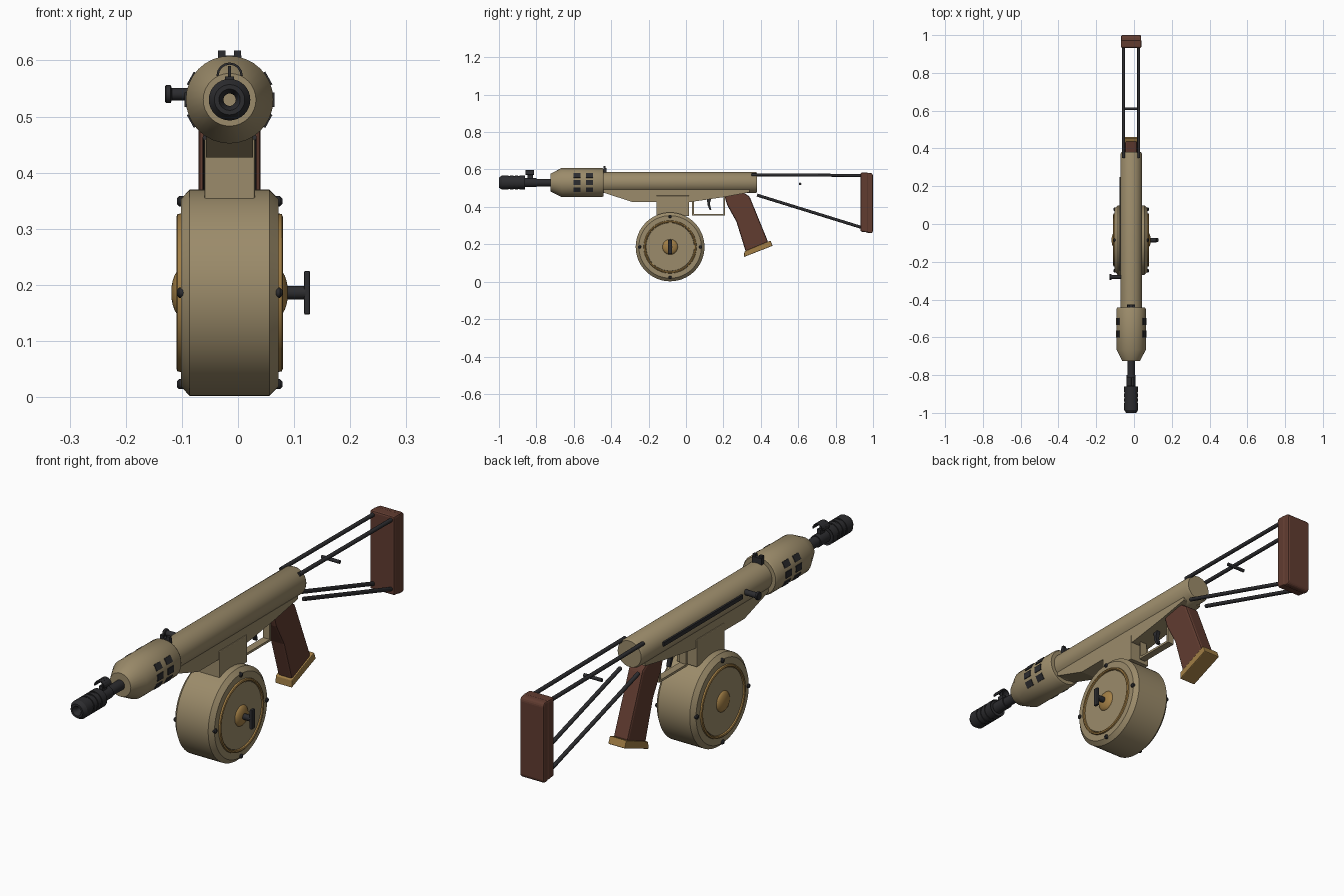
import bpy, bmesh, math
from math import pi, sin, cos
from mathutils import Vector, Matrix

if "Cube" in bpy.data.objects:
    bpy.data.objects.remove(bpy.data.objects["Cube"])

CX, BZ = -0.015, 0.53          # centre plane and bore height
DY, DZ, DR = -0.085, 0.186, 0.184   # drum axis and radius


def material(name, rgb):
    m = bpy.data.materials.new(name)
    m.use_nodes = True
    m.diffuse_color = (*rgb, 1)
    m.node_tree.nodes["Principled BSDF"].inputs["Base Color"].default_value = (*rgb, 1)
    return m


TAN = material("tan metal", (0.33, 0.26, 0.145))
DARK = material("dark steel", (0.025, 0.025, 0.028))
WOOD = material("brown wood", (0.12, 0.045, 0.03))
BRASS = material("brass", (0.36, 0.21, 0.06))


def finish(bm, name, mat, bevel=0, smooth=True):
    bmesh.ops.recalc_face_normals(bm, faces=bm.faces)
    me = bpy.data.meshes.new(name)
    bm.to_mesh(me)
    bm.free()
    ob = bpy.data.objects.new(name, me)
    bpy.context.collection.objects.link(ob)
    me.materials.append(mat)
    if bevel:
        b = ob.modifiers.new("edges", "BEVEL")
        b.width, b.segments, b.limit_method = bevel, 2, "ANGLE"
    if smooth:
        bpy.ops.object.select_all(action="DESELECT")
        ob.select_set(True)
        bpy.context.view_layer.objects.active = ob
        bpy.ops.object.shade_smooth_by_angle(angle=math.radians(32))
    return ob


def box(name, mat, center, size, bevel=0, turn=None):
    bm = bmesh.new()
    bmesh.ops.create_cube(bm, size=1)
    m = Matrix.Translation(center) @ (turn or Matrix()) @ Matrix.Diagonal((*size, 1))
    bmesh.ops.transform(bm, matrix=m, verts=bm.verts)
    return finish(bm, name, mat, bevel, smooth=False)


def lathe(name, mat, profile, axis, center, segs=48, closed=False):
    """Spin (position along axis, radius) pairs around the x or y axis."""
    bm = bmesh.new()
    rings = []
    for t, r in profile:
        ring = []
        for i in range(segs):
            a = 2 * pi * i / segs
            u, v = r * cos(a), r * sin(a)
            off = (t, u, v) if axis == "x" else (u, t, v)
            ring.append(bm.verts.new(Vector(center) + Vector(off)))
        rings.append(ring)
    pairs = list(zip(rings, rings[1:])) + ([(rings[-1], rings[0])] if closed else [])
    for a, b in pairs:
        for i in range(segs):
            j = (i + 1) % segs
            bm.faces.new((a[i], a[j], b[j], b[i]))
    if not closed:
        bm.faces.new(rings[0])
        bm.faces.new(rings[-1])
    return finish(bm, name, mat)


def plate(name, mat, outline, half, bevel=0):
    """Side outline of (y, z) points, thickened across x."""
    bm = bmesh.new()
    f = bm.faces.new([bm.verts.new((CX - half, y, z)) for y, z in outline])
    ext = bmesh.ops.extrude_face_region(bm, geom=[f])
    moved = [v for v in ext["geom"] if isinstance(v, bmesh.types.BMVert)]
    bmesh.ops.translate(bm, verts=moved, vec=(2 * half, 0, 0))
    return finish(bm, name, mat, bevel, smooth=False)


def rod(name, mat, a, b, r, segs=16):
    a, b = Vector(a), Vector(b)
    bm = bmesh.new()
    bmesh.ops.create_cone(bm, cap_ends=True, segments=segs, radius1=r, radius2=r, depth=(b - a).length)
    q = (b - a).to_track_quat("Z", "Y").to_matrix().to_4x4()
    bmesh.ops.transform(bm, matrix=Matrix.Translation((a + b) / 2) @ q, verts=bm.verts)
    return finish(bm, name, mat)


AXIS = (CX, 0, BZ)

# Receiver tube and barrel jacket
lathe("receiver_tube", TAN, [(-0.45, 0.057), (0.37, 0.057), (0.38, 0.052)], "y", AXIS)
lathe("barrel_jacket", TAN, [(-0.725, 0.047), (-0.665, 0.078), (-0.45, 0.078), (-0.442, 0.073)],
      "y", AXIS, 32)

# Jacket vents: two columns, three rows, both sides
for side in (-1, 1):
    for y in (-0.582, -0.517):
        for deg in (-29, 0, 29):
            a = math.radians(deg)
            pos = (CX + side * 0.076 * cos(a), y, BZ + 0.076 * sin(a))
            box("jacket_vent", DARK, pos, (0.008, 0.037, 0.026), turn=Matrix.Rotation(-side * a, 4, "Y"))

# Hollow barrel and muzzle
lathe("barrel", DARK, [(-0.724, 0.02), (-0.8, 0.02), (-0.8, 0.024), (-0.86, 0.024), (-0.87, 0.011),
                       (-0.724, 0.011)], "y", AXIS, 32, True)
muzzle = [(-0.865, 0.011), (-0.865, 0.032), (-0.86, 0.037)]
for y in (-0.89, -0.915, -0.94):
    muzzle += [(y, 0.037), (y, 0.034), (y - 0.008, 0.034), (y - 0.008, 0.037)]
muzzle += [(-0.985, 0.037), (-1, 0.027), (-1, 0.019), (-0.985, 0.011)]
lathe("muzzle_brake", DARK, muzzle, "y", AXIS, 32, True)

# Front sight: post, foot and hood arc
box("front_sight_foot", DARK, (CX, -0.833, 0.558), (0.016, 0.028, 0.026))
box("front_sight_post", DARK, (CX, -0.835, 0.575), (0.005, 0.012, 0.03))
for i in range(8):
    a = pi * (i + 0.5) / 8
    box("front_sight_hood", DARK, (CX + 0.021 * cos(a), -0.835, 0.573 + 0.021 * sin(a)),
        (0.004, 0.045, 0.01), turn=Matrix.Rotation(-a, 4, "Y"))

# Rear sight
box("rear_sight_base", DARK, (CX, -0.434, 0.594), (0.042, 0.016, 0.03))
for side in (-1, 1):
    box("rear_sight_ear", DARK, (CX + side * 0.014, -0.436, 0.612), (0.013, 0.012, 0.012))

# Charging slot and handle
box("charging_slot", DARK, (CX - 0.057, 0.0, 0.535), (0.012, 0.5, 0.016))
lathe("charging_handle", DARK, [(-0.13, 0.014), (-0.128, 0.016), (-0.12, 0.016), (-0.118, 0.011),
                                (-0.065, 0.011)], "x", (0, -0.28, 0.54), 24)

# Lower frame and magazine neck
plate("lower_frame", TAN, [(-0.44, 0.5), (-0.44, 0.476), (-0.29, 0.427), (0.03, 0.427), (0.2, 0.452),
                           (0.34, 0.478), (0.34, 0.5)], 0.042)
box("magazine_neck", TAN, (CX, -0.071, 0.405), (0.09, 0.176, 0.11), 0.003)

# Trigger and guard
for y, top in ((0.037, 0.43), (0.205, 0.455)):
    box("guard_post", TAN, (CX, y, (0.354 + top) / 2), (0.03, 0.009, top - 0.354))
box("guard_bottom", TAN, (CX, 0.121, 0.358), (0.03, 0.177, 0.009))
plate("trigger", DARK, [(0.112, 0.445), (0.135, 0.445), (0.127, 0.415), (0.136, 0.385), (0.127, 0.383),
                        (0.115, 0.41)], 0.008)

# Grip and its cap
plate("grip", WOOD, [(0.205, 0.46), (0.24, 0.482), (0.3, 0.482), (0.34, 0.455), (0.44, 0.21),
                     (0.32, 0.158), (0.27, 0.32), (0.22, 0.41)], 0.032, 0.009)
plate("grip_cap", BRASS, [(0.31, 0.132), (0.463, 0.192), (0.452, 0.22), (0.312, 0.162)], 0.037, 0.003)

# Drum body
DRUM = (CX, DY, DZ)
lathe("drum_body", TAN, [(-0.087, 0.167), (-0.071, DR), (0.071, DR), (0.087, 0.167)], "x", DRUM, 64)

# Drum trim on both faces: brass ring, domed hub, rim bolts
for s in (-1, 1):
    lathe("drum_ring", BRASS, [(s * 0.084, 0.129), (s * 0.093, 0.131), (s * 0.095, 0.135),
                               (s * 0.093, 0.14), (s * 0.084, 0.142)], "x", DRUM, 64, True)
    lathe("drum_face", TAN, [(s * 0.085, 0.13), (s * 0.089, 0.128)], "x", DRUM, 64)
    dome = [(s * (0.086 + 0.018 * sin(k * pi / 12)), 0.042 * cos(k * pi / 12)) for k in range(6)]
    lathe("drum_hub", BRASS, dome, "x", DRUM, 32)
    for k in range(4):
        y, z = DY + 0.163 * cos(k * pi / 2), DZ + 0.163 * sin(k * pi / 2)
        lathe("drum_bolt", DARK, [(s * 0.08, 0.009), (s * 0.09, 0.009), (s * 0.094, 0.005)],
              "x", (CX, y, z), 12)

# Winding key
rod("key_stem", DARK, (0.08, DY, DZ), (0.12, DY, DZ), 0.012)
box("key_bar", DARK, (0.123, DY, DZ), (0.011, 0.022, 0.078), 0.003)

# Stock rods and cross pin
for s in (-1, 1):
    x = CX + s * 0.04
    rod("stock_rod_upper", DARK, (x, 0.35, 0.572), (x, 0.945, 0.568), 0.008)
    rod("stock_rod_lower", DARK, (x, 0.38, 0.463), (x, 0.945, 0.288), 0.008)
rod("stock_cross_pin", DARK, (CX - 0.04, 0.61, 0.523), (CX + 0.04, 0.61, 0.523), 0.007)

# Butt stock and pad
plate("butt_stock", WOOD, [(0.933, 0.583), (0.975, 0.583), (0.975, 0.263), (0.933, 0.268)], 0.055, 0.007)
plate("butt_pad", WOOD, [(0.968, 0.583), (0.992, 0.581), (1.0, 0.57), (1.0, 0.268), (0.992, 0.259),
                         (0.968, 0.261)], 0.053, 0.006)
